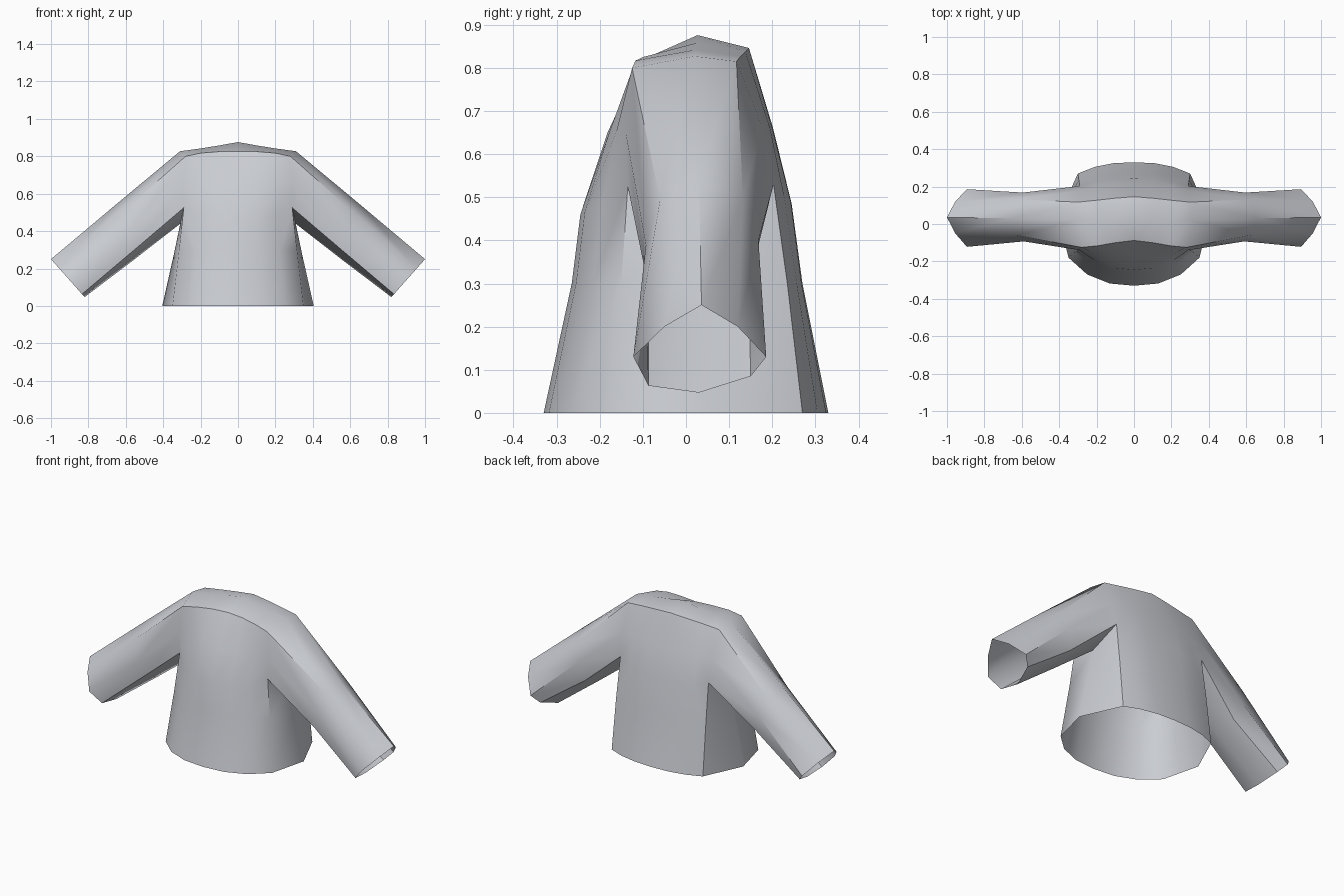
import bpy, bmesh, math

cube = bpy.data.objects.get("Cube")
if cube:
    bpy.data.objects.remove(cube, do_unlink=True)

# Cloth material
cloth = bpy.data.materials.new("pale_grey_cloth")
cloth.use_nodes = True
colour = (0.60, 0.62, 0.66, 1.0)
cloth.diffuse_color = colour
bsdf = next(n for n in cloth.node_tree.nodes if n.type == "BSDF_PRINCIPLED")
bsdf.inputs["Base Color"].default_value = colour
bsdf.inputs["Roughness"].default_value = 0.8

bm = bmesh.new()


def row(points):
    return [bm.verts.new(p) for p in points]


def bridge(a, b, closed=False):
    """Join two equal rows of vertices with quads."""
    n = len(a)
    for i in range(n if closed else n - 1):
        j = (i + 1) % n
        bm.faces.new((a[i], a[j], b[j], b[i]))


# Left half of the torso, each row running front centre -> side -> back centre
hem = row([(0, -.33, 0), (.13, -.318, 0), (.25, -.27, 0), (.35, -.18, 0), (.405, .04, 0),
           (.30, .27, 0), (.21, .305, 0), (.11, .325, 0), (0, .33, 0)])
waist = row([(0, -.265, .3), (.12, -.255, .3), (.225, -.215, .3), (.315, -.15, .3), (.342, .035, .28),
             (.295, .235, .3), (.21, .257, .3), (.11, .268, .3), (0, .27, .3)])
chest = row([(0, -.245, .46), (.11, -.235, .465), (.21, -.195, .48), (.29, -.135, .525), (.308, .03, .44),
             (.29, .203, .53), (.21, .228, .5), (.11, .243, .49), (0, .245, .485)])
bridge(hem, waist)
bridge(waist, chest)

# Upper chest and upper back panels between the arm openings
front_mid = row([(0, -.182, .65), (.11, -.178, .65), (.21, -.162, .65), (.29, -.14, .65)])
front_top = row([(0, -.088, .825), (.1, -.1, .825), (.2, -.117, .817), (.28, -.125, .80)])
back_mid = row([(.295, .178, .66), (.21, .195, .66), (.11, .2, .66), (0, .202, .66)])
back_top = row([(.30, .117, .815), (.2, .127, .827), (.1, .138, .837), (0, .146, .846)])
bridge(chest[:4], front_mid)
bridge(front_mid, front_top)
bridge(chest[5:], back_mid)
bridge(back_mid, back_top)

# Closed shoulder yoke
ridge = row([(0, .027, .876), (.1, .025, .858), (.2, .022, .842), (.31, .02, .827)])
bridge(front_top, ridge)
bridge(ridge, back_top[::-1])

# Eight-sided sleeve from the arm opening to the open cuff
opening = [ridge[3], front_top[3], front_mid[3], chest[3], chest[4], chest[5], back_mid[0], back_top[0]]
elbow = row([(.655, .03, .54), (.625, -.06, .495), (.59, -.093, .39), (.56, -.088, .295),
             (.555, .03, .248), (.56, .145, .295), (.595, .168, .40), (.63, .132, .50)])
cuff_yz = [(.036, .25), (-.05, .20), (-.122, .13), (-.087, .063),
           (.03, .047), (.15, .085), (.186, .13), (.12, .20)]
cuff = row([(.82 + (z - .047) * .887, y, z) for y, z in cuff_yz])
bridge(opening, elbow, closed=True)
bridge(elbow, cuff, closed=True)

mesh = bpy.data.meshes.new("sweater")
bm.to_mesh(mesh)
bm.free()
mesh.materials.append(cloth)
sweater = bpy.data.objects.new("sweater", mesh)
bpy.context.scene.collection.objects.link(sweater)

# Mirror to the other side and smooth with sharp seams
for o in bpy.context.selected_objects:
    o.select_set(False)
sweater.select_set(True)
bpy.context.view_layer.objects.active = sweater
mirror = sweater.modifiers.new("mirror", "MIRROR")
mirror.merge_threshold = 0.001
bpy.ops.object.modifier_apply(modifier=mirror.name)
bpy.ops.object.shade_smooth_by_angle(angle=math.radians(41))
